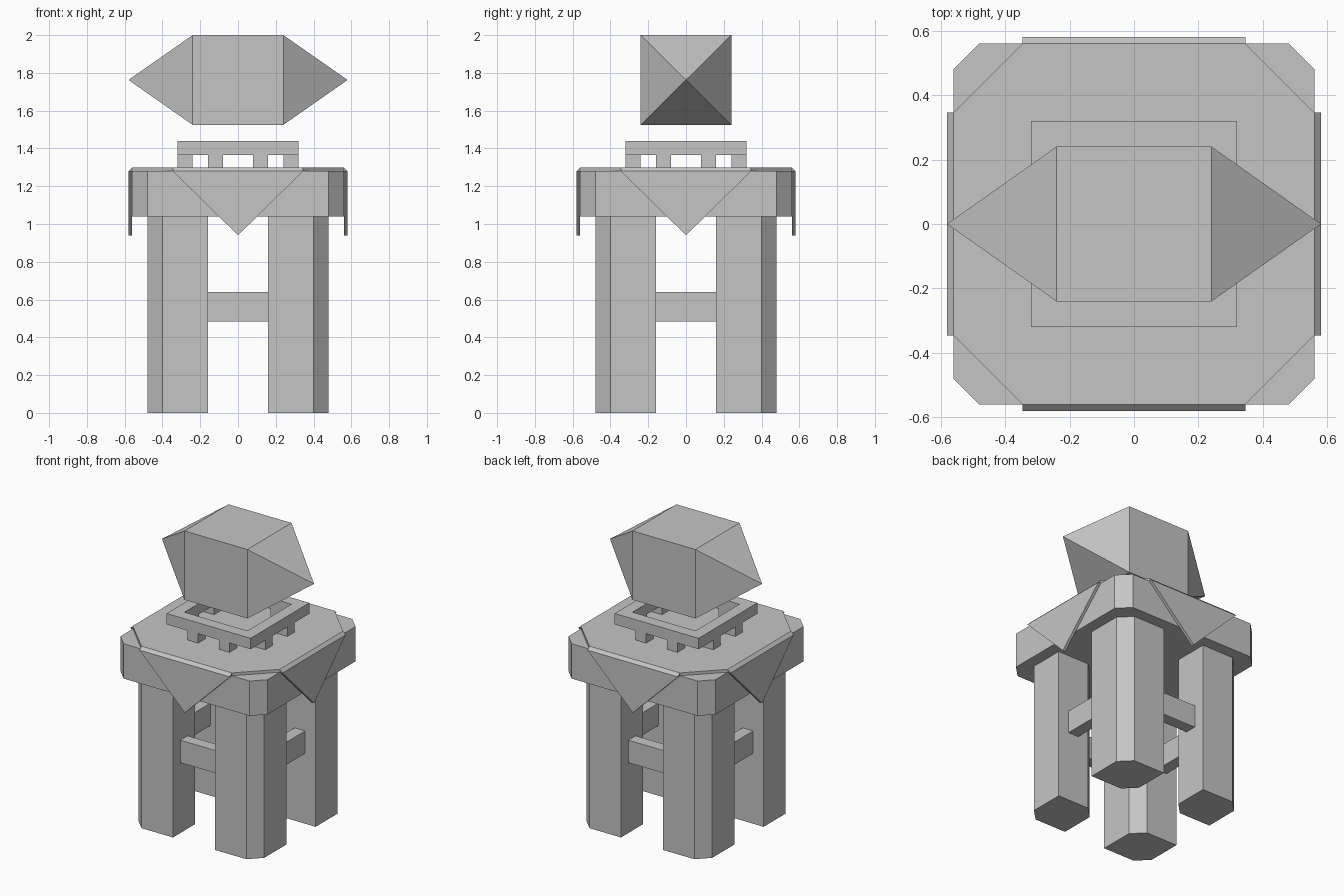
import bpy
import bmesh
from math import pi
from mathutils import Matrix, Vector

if "Cube" in bpy.data.objects:
    bpy.data.objects.remove(bpy.data.objects["Cube"], do_unlink=True)

stone = bpy.data.materials.new("light grey")
stone.use_nodes = True
grey = (0.56, 0.56, 0.56, 1)
stone.diffuse_color = grey
stone.node_tree.nodes["Principled BSDF"].inputs["Base Color"].default_value = grey

QUARTERS = [Matrix.Rotation(i * pi / 2, 4, 'Z') for i in range(4)]


def finish(bm, name, turn=None):
    """Turn the mesh about the centre and make it an object."""
    if turn:
        bm.transform(turn)
    bmesh.ops.recalc_face_normals(bm, faces=bm.faces)
    mesh = bpy.data.meshes.new(name)
    bm.to_mesh(mesh)
    bm.free()
    mesh.materials.append(stone)
    obj = bpy.data.objects.new(name, mesh)
    bpy.context.collection.objects.link(obj)
    return obj


def prism(name, outline, low, high, turn=None):
    """Upright prism over a flat outline."""
    bm = bmesh.new()
    base = bm.faces.new([bm.verts.new((x, y, low)) for x, y in outline])
    top = bmesh.ops.extrude_face_region(bm, geom=[base])["geom"]
    verts = [v for v in top if isinstance(v, bmesh.types.BMVert)]
    bmesh.ops.translate(bm, verts=verts, vec=(0, 0, high - low))
    return finish(bm, name, turn)


def box(name, x0, x1, y0, y1, low, high, turn=None):
    outline = [(x0, y0), (x1, y0), (x1, y1), (x0, y1)]
    return prism(name, outline, low, high, turn)


def hull(name, points, turn=None):
    """Convex solid around a few points."""
    bm = bmesh.new()
    for p in points:
        bm.verts.new(p)
    bmesh.ops.convex_hull(bm, input=bm.verts)
    bmesh.ops.dissolve_limit(bm, angle_limit=0.01, verts=bm.verts, edges=bm.edges)
    return finish(bm, name, turn)


def octagon(half, flat):
    """Square outline with cut corners."""
    corner = [Vector((half, flat, 0)), Vector((flat, half, 0))]
    return [(q @ p).to_2d() for q in QUARTERS for p in corner]


# Table block and cloth top
prism("table_top", octagon(0.56, 0.48), 1.04, 1.28)
prism("cloth_top", octagon(0.56, 0.345), 1.28, 1.30)

leg_outline = [(0.24, 0.16), (0.48, 0.16), (0.48, 0.40),
               (0.40, 0.48), (0.16, 0.48), (0.16, 0.24)]

for i, turn in enumerate(QUARTERS, 1):
    # Legs with cut inner and outer corners, joined by rails
    prism(f"leg_{i}", leg_outline, 0, 1.04, turn)
    box(f"rail_{i}", -0.16, 0.16, -0.40, -0.32, 0.485, 0.64, turn)

    # Hanging cloth points with a sloped upper edge
    w = 0.345
    flap = [(s * w, y, z) for s in (-1, 1)
            for y, z in ((-0.56, 1.30), (-0.56, 1.28), (-0.58, 1.28))]
    flap += [(0, -0.56, 0.94), (0, -0.58, 0.94)]
    hull(f"cloth_flap_{i}", flap, turn)

    # Small feet under the stand
    for side, x in (("a", -0.12), ("b", 0.12)):
        box(f"stand_foot_{i}{side}", x - 0.04, x + 0.04, -0.32, -0.24, 1.29, 1.365, turn)

# Square stand with an open middle
bm = bmesh.new()
for turn in QUARTERS:
    ring = [(-0.32, -0.32), (0.32, -0.32), (0.24, -0.24), (-0.24, -0.24)]
    bm.faces.new([bm.verts.new(turn @ Vector((x, y, 1.365))) for x, y in ring])
bmesh.ops.remove_doubles(bm, verts=bm.verts, dist=0.001)
raised = bmesh.ops.extrude_face_region(bm, geom=bm.faces[:])["geom"]
bmesh.ops.translate(bm, vec=(0, 0, 0.075),
                    verts=[v for v in raised if isinstance(v, bmesh.types.BMVert)])
finish(bm, "stand_frame")

# Floating crystal: a block with a pyramid at each end
block = [(x, y, z) for x in (-0.24, 0.24) for y in (-0.24, 0.24) for z in (1.525, 2.0)]
hull("crystal", block + [(-0.58, 0, 1.7625), (0.58, 0, 1.7625)])
